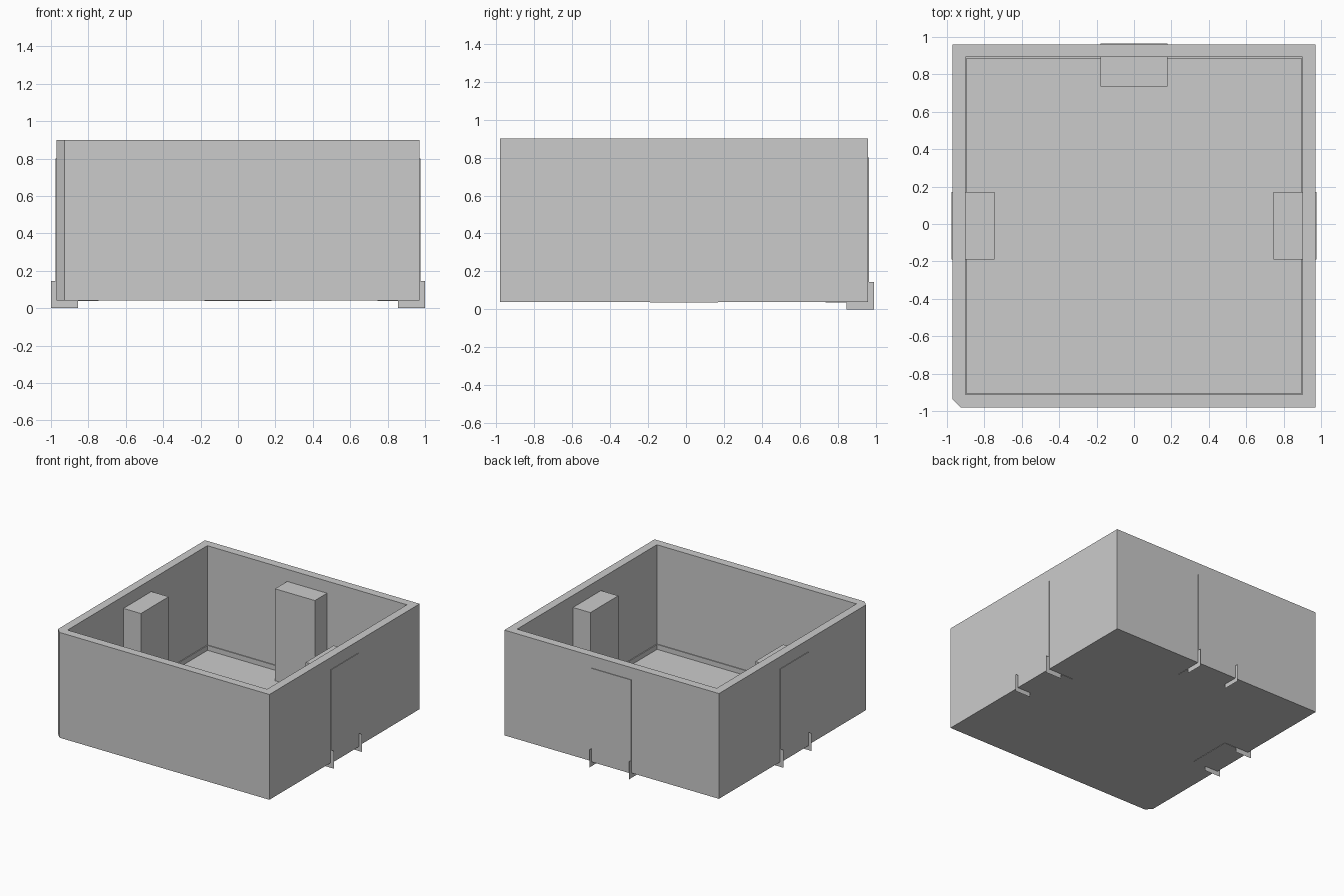
import bpy, bmesh
from math import pi
from mathutils import Matrix

if "Cube" in bpy.data.objects:
    bpy.data.objects.remove(bpy.data.objects["Cube"])

CY = -0.01      # centre of the tray in y
BASE = 0.04     # underside of the tray
TOP = 0.90


def add_object(name, bm):
    mesh = bpy.data.meshes.new(name)
    bm.to_mesh(mesh)
    bm.free()
    obj = bpy.data.objects.new(name, mesh)
    bpy.context.collection.objects.link(obj)
    return obj


def ring(bm, half, z, cut=0.0):
    """Square ring; the front-left corner may be cut off."""
    pts = [(half, -half), (half, half), (-half, half)]
    if cut:
        pts += [(-half, -half + cut), (-half + cut, -half)]
    else:
        pts += [(-half, -half)]
    return [bm.verts.new((x, y + CY, z)) for x, y in pts]


def bridge(bm, a, b):
    for i in range(len(a)):
        j = (i + 1) % len(a)
        bm.faces.new((a[i], a[j], b[j], b[i]))


# Open tray: outer wall with one clipped corner, rim, inner wall, small skirting step, floor
bm = bmesh.new()
bottom = ring(bm, 0.97, BASE, 0.043)
outer = ring(bm, 0.97, TOP, 0.043)
inner = [ring(bm, h, z) for h, z in
         ((0.902, TOP), (0.902, 0.09), (0.895, 0.09), (0.895, 0.05))]
bm.faces.new(bottom[::-1])
bridge(bm, bottom, outer)
rim = inner[0]
for i in range(3):
    if i < 2:
        bm.faces.new((outer[i], outer[i + 1], rim[i + 1], rim[i]))
bm.faces.new((outer[2], outer[3], rim[3], rim[2]))
bm.faces.new((outer[3], outer[4], rim[3]))
bm.faces.new((outer[4], outer[0], rim[0], rim[3]))
for a, b in zip(inner, inner[1:]):
    bridge(bm, a, b)
bm.faces.new(inner[-1])
bmesh.ops.recalc_face_normals(bm, faces=bm.faces)
add_object("tray", bm)


def turned(angle):
    return Matrix.Translation((0, CY, 0)) @ Matrix.Rotation(angle, 4, 'Z')


# Upright blocks passing through the walls, each with two sheet clips at its sides
CLIP = [(0.855, 0), (1.0, 0), (1.0, 0.145), (0.972, 0.145), (0.972, 0.038), (0.855, 0.038)]
for side, angle in (("right", 0), ("back", pi / 2), ("left", pi)):
    bm = bmesh.new()
    bmesh.ops.create_cube(bm, size=1)
    bm.transform(turned(angle) @ Matrix.Translation((0.86, 0, 0.419))
                 @ Matrix.Diagonal((0.23, 0.36, 0.764, 1)))
    add_object(side + "_block", bm)

    bm = bmesh.new()
    for y in (-0.18, 0.18):
        bm.faces.new([bm.verts.new((x, y, z)) for x, z in CLIP])
    bm.transform(turned(angle))
    add_object(side + "_clips", bm)
